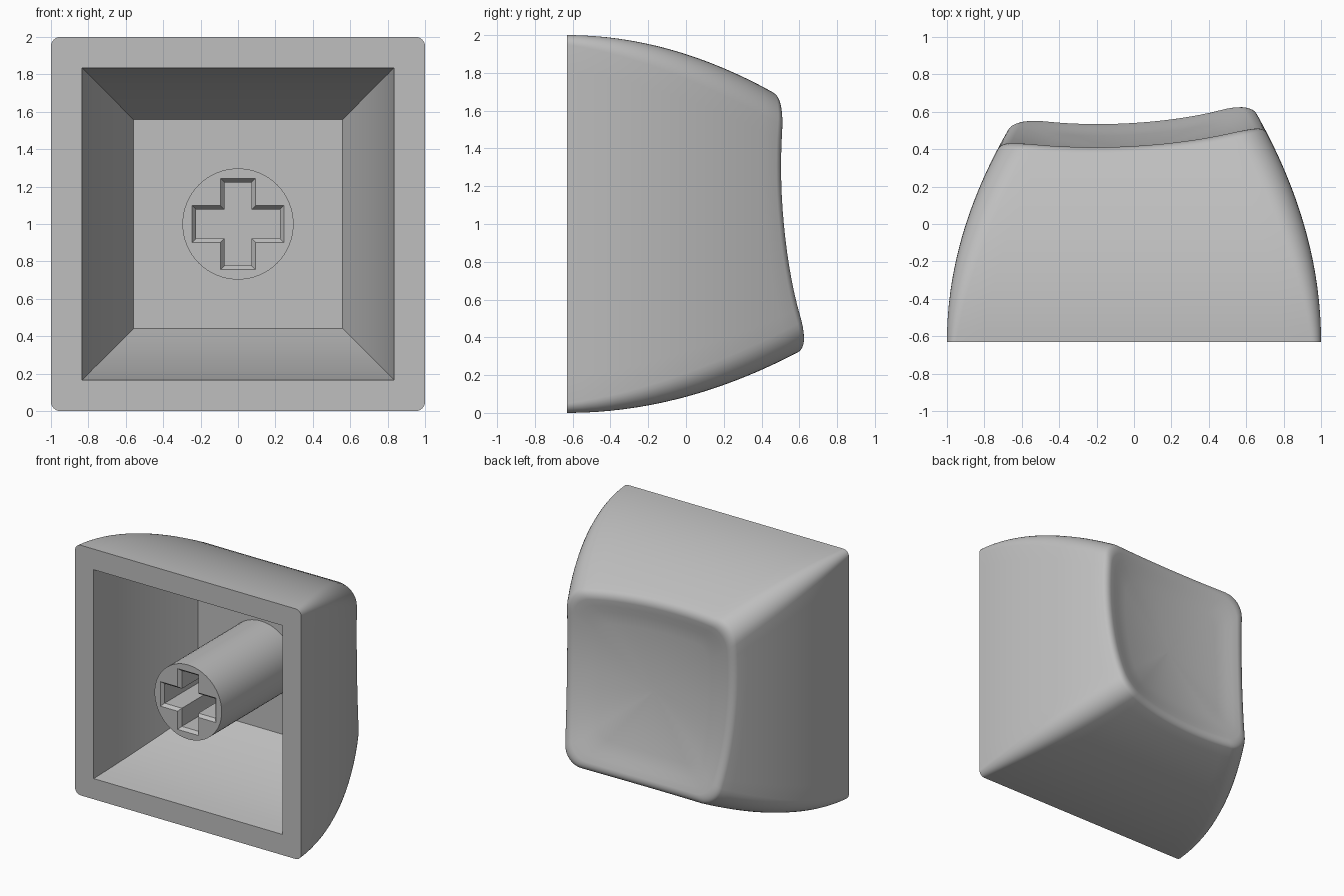
import bpy, bmesh
from math import sin, cos, pi, radians

cube = bpy.data.objects.get("Cube")
if cube:
    bpy.data.objects.remove(cube)

FRONT = -0.63          # plane of the open mouth
MID = 1.0              # height of the centre axis
RIM = 0.075            # radius of the rounded rim
START = radians(28)    # wall slope where the rim begins

grey = bpy.data.materials.new("warm_grey_plastic")
grey.use_nodes = True
colour = (0.52, 0.52, 0.52, 1)
grey.diffuse_color = colour
bsdf = grey.node_tree.nodes["Principled BSDF"]
bsdf.inputs["Base Color"].default_value = colour
bsdf.inputs["Roughness"].default_value = 0.6


def rounded_square(r, edge=14, arc=8):
    """Unit square outline with corner radius r."""
    side = [(1, (1 - r) * (2 * i / edge - 1)) for i in range(edge)]
    side += [(1 - r + r * cos(a), 1 - r + r * sin(a))
             for a in (pi / 2 * i / arc for i in range(arc))]
    pts = []
    for _ in range(4):
        pts += side
        side = [(-q, p) for p, q in side]
    return pts


def dish(p, q):
    """Depth of the tilted, hollowed touch surface."""
    u, v = p / 0.93, q / 0.93
    return 0.545 + 0.04 * u - 0.062 * v - 0.065 * (2 - u * u - v * v)


def wall_point(p, q, s):
    """Bowed side wall at distance s from the mouth."""
    kx = 0.232 if p > 0 else 0.255
    kz = 0.255 if q > 0 else 0.215
    return p * (1 - kx * s * s), q * (1 - kz * s * s)


def add_ring(bm, pts):
    return [bm.verts.new((x, y, MID + z)) for x, y, z in pts]


def loft(bm, rings):
    for a, b in zip(rings, rings[1:]):
        for i in range(len(a)):
            j = (i + 1) % len(a)
            bm.faces.new((a[i], a[j], b[j], b[i]))


def fill_between(bm, outer, inner):
    """Flat face with a hole."""
    edges = []
    for loop in (outer, inner):
        for a, b in zip(loop, loop[1:] + loop[:1]):
            edges.append(bm.edges.get((a, b)) or bm.edges.new((a, b)))
    bmesh.ops.triangle_fill(bm, edges=edges, use_beauty=True)


def finish(bm, name):
    bmesh.ops.recalc_face_normals(bm, faces=bm.faces)
    mesh = bpy.data.meshes.new(name)
    bm.to_mesh(mesh)
    bm.free()
    mesh.materials.append(grey)
    obj = bpy.data.objects.new(name, mesh)
    bpy.context.collection.objects.link(obj)
    bpy.ops.object.select_all(action="DESELECT")
    obj.select_set(True)
    bpy.context.view_layer.objects.active = obj
    bpy.ops.object.shade_smooth_by_angle(angle=radians(30))
    return obj


# Shell: bowed outer walls
bm = bmesh.new()
outer = []
steps = 16
for n in range(steps + 1):
    t = n / steps
    pts = []
    for p, q in rounded_square(0.05 + 0.17 * t):
        end = dish(p, q) - FRONT - RIM * (1 - sin(START))
        x, z = wall_point(p, q, t * end)
        pts.append((x, FRONT + t * end, z))
    outer.append(add_ring(bm, pts))

# Shell: rounded rim, then the dished surface closing on its centre
top = rounded_square(0.22)
base = [(v.co.x, v.co.z - MID) for v in outer[-1]]
profile = []
for n in range(1, 9):
    a = START + (pi / 2 - START) * n / 8
    profile.append((1 - RIM * (cos(START) - cos(a)) / 0.7, RIM * (1 - sin(a))))
k_rim = profile[-1][0]
for n in range(1, 14):
    f = 1 - n / 14
    profile.append((k_rim * f, 0.012 * min(1, n / 3)))
for k, drop in profile:
    outer.append(add_ring(bm, [(x * k, dish(p * k, q * k) - drop, z * k)
                               for (p, q), (x, z) in zip(top, base)]))
loft(bm, outer)
centre = bm.verts.new((0, dish(0, 0) - 0.012, MID))
last = outer[-1]
for i, v in enumerate(last):
    bm.faces.new((v, last[(i + 1) % len(last)], centre))

# Shell: tapered square cavity and flat mouth
cavity = []
for n in range(9):
    t = n / 8
    h = 0.835 - 0.277 * (0.35 * t + 0.65 * t * t)
    cavity.append(add_ring(bm, [(sx * h, FRONT + 0.92 * t, sz * h)
                                for sx, sz in ((-1, -1), (1, -1), (1, 1), (-1, 1))]))
loft(bm, cavity)
bm.faces.new(cavity[-1])
fill_between(bm, outer[0], cavity[0])
finish(bm, "shell")


# Stem: round post with a chamfered cross socket
def cross(inset, y):
    w, a, b, h = 0.093 - inset, 0.245 - inset, 0.098 - inset, 0.243 - inset
    quarter = [(a, b), (w, b), (w, h)]
    pts = quarter + [(-x, z) for x, z in quarter[::-1]]
    pts += [(x, -z) for x, z in pts[::-1]]
    return add_ring(bm, [(x, y, z) for x, z in pts])


bm = bmesh.new()
circle = [(0.297 * cos(2 * pi * i / 64), 0.297 * sin(2 * pi * i / 64)) for i in range(64)]
post = [add_ring(bm, [(x, y, z) for x, z in circle]) for y in (FRONT, 0.3)]
loft(bm, post)
bm.faces.new(post[-1])
socket = [cross(0, FRONT), cross(0.02, FRONT + 0.025), cross(0.02, FRONT + 0.5)]
loft(bm, socket)
bm.faces.new(socket[-1])
fill_between(bm, post[0], socket[0])
finish(bm, "stem")
